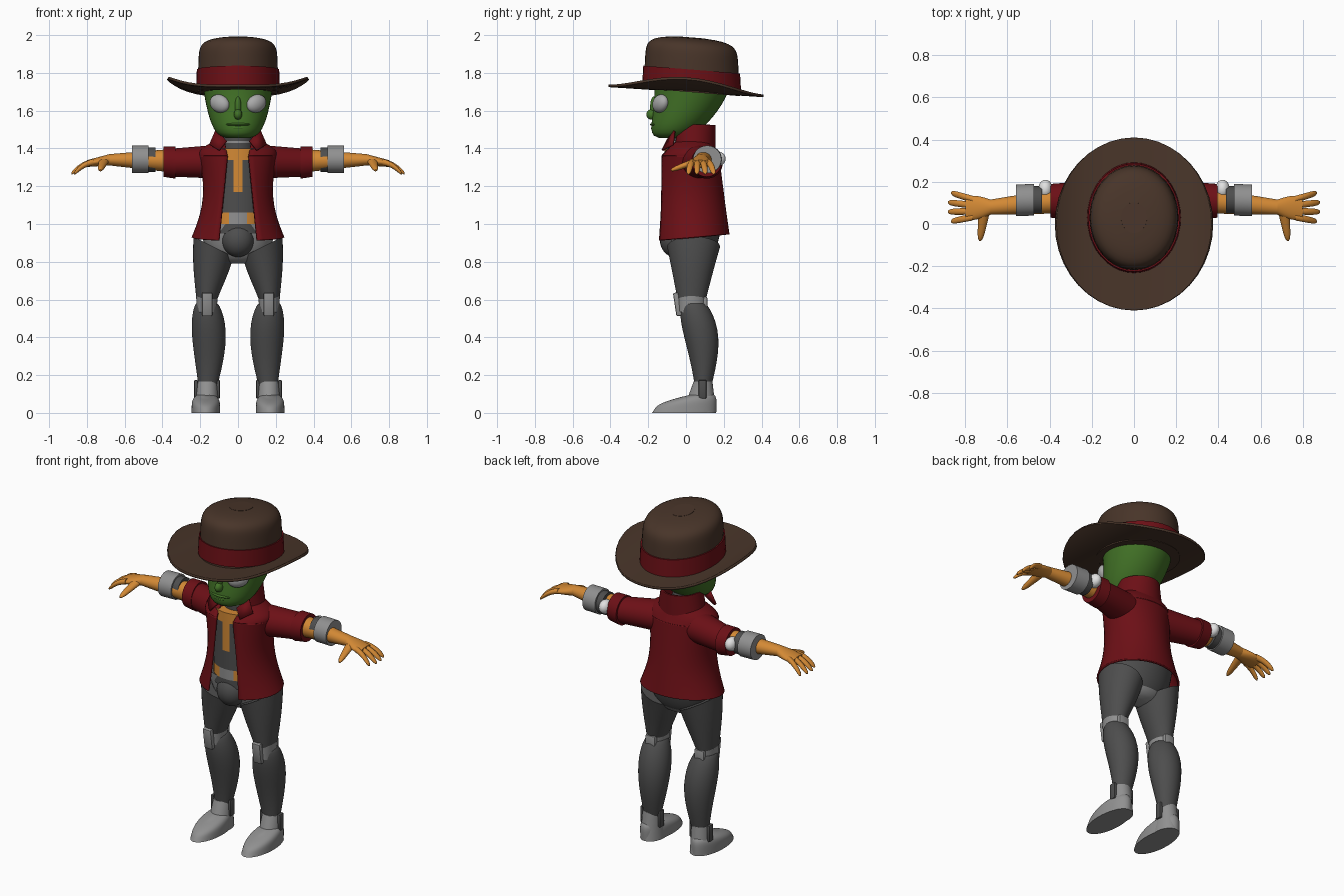
import bpy, bmesh
from math import sin, cos, pi, asin, copysign, radians
from mathutils import Matrix, Euler, Vector

if "Cube" in bpy.data.objects:
    bpy.data.objects.remove(bpy.data.objects["Cube"])


def material(name, red, green, blue):
    mat = bpy.data.materials.new(name)
    mat.use_nodes = True
    mat.diffuse_color = (red, green, blue, 1)
    mat.node_tree.nodes["Principled BSDF"].inputs["Base Color"].default_value = mat.diffuse_color
    return mat


def grey(name, value):
    return material(name, value, value, value)


BROWN = material("brown felt", .065, .035, .022)
RED = material("dark red cloth", .15, .005, .008)
GREEN = material("green skin", .055, .17, .02)
ORANGE = material("orange", .65, .25, .035)
DARK = grey("dark grey", .075)
LIGHT = grey("light grey", .28)
EYE = grey("pale eye grey", .4)
WHITE = grey("white", .75)


def add(name, bm, mats, pair=False, rule=None, thick=0):
    """Turn a bmesh into one object, or into a left and right pair."""
    bmesh.ops.recalc_face_normals(bm, faces=bm.faces)
    if rule:
        for face in bm.faces:
            face.material_index = int(rule(face.calc_center_median()))
    for side in ("left_", "right_") if pair else ("",):
        if side == "right_":
            bm.transform(Matrix.Diagonal((-1, 1, 1, 1)))
            bmesh.ops.reverse_faces(bm, faces=bm.faces)
        mesh = bpy.data.meshes.new(side + name)
        bm.to_mesh(mesh)
        for mat in mats if isinstance(mats, list) else [mats]:
            mesh.materials.append(mat)
        ob = bpy.data.objects.new(side + name, mesh)
        bpy.context.collection.objects.link(ob)
        if thick:
            solid = ob.modifiers.new("thickness", 'SOLIDIFY')
            solid.thickness, solid.offset = thick, 0
        bpy.ops.object.select_all(action='DESELECT')
        ob.select_set(True)
        bpy.context.view_layer.objects.active = ob
        bpy.ops.object.shade_smooth_by_angle(angle=radians(40))
    bm.free()


def tube(name, start, end, size, end_size, mats, axis='z', steps=16, sides=40, shape=None, pinch=0,
         bow=(0, 0, 0), warp=None, gap=None, hollow=False, **options):
    """Oval tube between two points; shape scales it along its length, pinch narrows its
    middle, bow bends it, and gap leaves a front opening."""
    bm, rows = bmesh.new(), []
    sectors = sides - 1 if gap else sides
    for step in range(steps + 1):
        t = (1 - cos(pi * step / steps)) / 2
        arch = sin(pi * t)
        centre = Vector(start).lerp(Vector(end), t) + Vector(bow) * arch
        across, along = Vector(size).lerp(Vector(end_size), t) * (shape(t) if shape else 1)
        across *= 1 - pinch * arch
        opening = asin((gap[0] + (gap[1] - gap[0]) * t) / across) if gap else 0
        row = []
        for i in range(sides):
            angle = opening + (pi - opening) * 2 * i / sectors
            u, v = across * sin(angle), -along * cos(angle)
            point = centre + Vector({'x': (0, u, v), 'y': (u, 0, v), 'z': (u, v, 0)}[axis])
            if warp:
                point.z += warp(point)
            row.append(bm.verts.new(point))
        rows.append(row)
    for low, high in zip(rows, rows[1:]):
        for i in range(sectors):
            j = (i + 1) % sides
            bm.faces.new((low[i], low[j], high[j], high[i]))
    if not (gap or hollow):
        bm.faces.new(rows[0])
        bm.faces.new(rows[-1])
    add(name, bm, mats, **options)


def placed(loc, size, rot):
    return Matrix.LocRotScale(Vector(loc), Euler(rot), Vector(size))


def ball(name, loc, size, mat, rot=(0, 0, 0), **options):
    bm = bmesh.new()
    bmesh.ops.create_uvsphere(bm, u_segments=24, v_segments=16, radius=1, matrix=placed(loc, size, rot))
    add(name, bm, mat, **options)


def block(name, loc, size, mat, rot=(0, 0, 0), **options):
    bm = bmesh.new()
    bmesh.ops.create_cube(bm, size=1, matrix=placed(loc, size, rot))
    bmesh.ops.bevel(bm, geom=bm.edges[:], offset=.008, segments=2, affect='EDGES', profile=.5)
    add(name, bm, mat, **options)


def dome(power):
    """Profile that stays full and rounds off at its far end."""
    return lambda t: max(.05, 1 - t ** power) ** .4


def swell(power):
    """Profile that opens quickly from a small tip."""
    return lambda t: max(.005, t) ** power


# Hat: crown and band lean back, brim curls up at the sides
def lean(p):
    return -.08 * p.y


def curl(p):
    return .065 * abs(p.x / .37) ** 3.5 - .065 * p.y


tube("hat_crown", (0, .03, 1.7), (0, .03, 1.99), (.215, .255), (.205, .24), BROWN,
     shape=dome(12), warp=lean, steps=24)
tube("hat_band", (0, .03, 1.72), (0, .03, 1.82), (.222, .262), (.218, .256), RED, warp=lean)
tube("hat_brim", (0, 0, 1.705), (0, 0, 1.705), (.18, .2), (.372, .41), BROWN,
     warp=curl, hollow=True, thick=.014)

# Head and face
tube("head", (0, -.08, 1.455), (0, .045, 1.8), (.195, .2), (.195, .215), GREEN,
     shape=swell(.22), bow=(0, .025, 0))
ball("nose", (0, -.18, 1.58), (.022, .03, .028), GREEN)
ball("nose_bridge", (0, -.17, 1.62), (.017, .02, .055), GREEN)
ball("upper_lip", (0, -.15, 1.527), (.07, .04, .012), GREEN)
ball("lower_lip", (0, -.145, 1.507), (.06, .04, .013), GREEN)
ball("eye", (.097, -.135, 1.637), (.06, .035, .047), EYE, rot=(0, -.35, .58), pair=True)

# Neck and torso, stacked in bands with a coloured middle
tube("neck", (0, .02, 1.36), (0, 0, 1.5), (.085, .085), (.07, .07), DARK)
tube("neck_ring", (0, .01, 1.43), (0, .01, 1.44), (.08, .08), (.08, .08), LIGHT)
bottom = .95
for part, top, middle, sides_mat, half in (("belt", 1, DARK, DARK, 0), ("waist", 1.06, LIGHT, ORANGE, .05),
                                           ("midriff", 1.17, DARK, DARK, 0), ("chest", 1.34, ORANGE, DARK, .02),
                                           ("upper_chest", 1.4, ORANGE, DARK, .06)):
    tube(part, (0, .02, bottom), (0, .02, top), (.15, .135), (.15, .135), [middle, sides_mat],
         rule=lambda c: abs(c.x) > half)
    bottom = top

# Open jacket with sleeves, cuffs and collar
tube("jacket", (0, .035, .925), (0, .02, 1.36), (.24, .19), (.2, .15), RED, pinch=.18,
     gap=(.1, .055), thick=.012, warp=lambda p: .09 * p.y * max(0, 1.1 - p.z) / .18)
tube("jacket_yoke", (0, .02, 1.36), (0, .035, 1.435), (.2, .15), (.12, .1), RED, pinch=-.15,
     gap=(.055, .07), thick=.012)
tube("sleeve", (.1, .05, 1.33), (.35, .11, 1.325), (.1, .09), (.076, .074), RED, axis='x', pair=True)
tube("sleeve_cuff", (.33, .11, 1.325), (.395, .11, 1.33), (.085, .085), (.08, .08), RED, axis='x', pair=True)
tube("collar", (0, .04, 1.4), (0, .035, 1.525), (.13, .11), (.11, .115), RED, gap=(.065, .095), thick=.012)
flap = bmesh.new()
flap.faces.new([flap.verts.new(p) for p in ((.06, -.1, 1.44), (.115, -.06, 1.5),
                                            (.15, -.07, 1.42), (.1, -.125, 1.39))])
add("collar_flap", flap, RED, pair=True, thick=.012)

# Arms with elbow gear
wrist = Vector((.68, .08, 1.34))
tube("forearm", (.35, .11, 1.335), wrist, (.06, .062), (.036, .03), ORANGE, axis='x', pair=True)
tube("elbow_sleeve", (.437, .115, 1.34), (.49, .115, 1.34), (.065, .065), (.065, .065), DARK, axis='x', pair=True)
tube("bracer", (.475, .115, 1.342), (.56, .112, 1.342), (.075, .073), (.075, .073), LIGHT, axis='x', pair=True)
ball("elbow_pad", (.42, .165, 1.345), (.034, .045, .04), WHITE, pair=True)

# Hands: four fanned fingers and a thumb
tube("palm", wrist, (.8, .075, 1.32), (.036, .03), (.055, .018), ORANGE, axis='x', pinch=-.2, pair=True)
for i, finger in enumerate(("index", "middle", "ring", "little")):
    fan = i - 1.5
    tube(finger + "_finger", (.765, .075 + .028 * fan, 1.328), (.89 - .015 * abs(fan), .08 + .045 * fan, 1.267),
         (.017, .017), (.015, .014), ORANGE, axis='x', sides=14, shape=dome(8), bow=(0, 0, .012), pair=True)
tube("thumb", (.71, .06, 1.335), (.73, -.08, 1.285), (.028, .02), (.014, .013), ORANGE, axis='y', sides=14,
     shape=dome(8), pair=True)

# Hips: light briefs in front, dark seat behind
tube("hips", (0, .04, .79), (0, .04, 1), (.24, .16), (.2, .15), [DARK, LIGHT], shape=swell(.3),
     rule=lambda c: c.y < .03 or c.z < .84)
ball("hip_front_plate", (0, -.06, .915), (.085, .078, .09), DARK)

# Legs with knee joints
tube("thigh", (.13, .04, .88), (.165, .03, .6), (.105, .14), (.055, .075), DARK, pinch=-.1, pair=True,
     warp=lambda p: 1.8 * (p.x - .13) * max(0, p.z - .6))
tube("knee_joint", (.165, .028, .53), (.165, .03, .625), (.052, .07), (.057, .077), LIGHT, pair=True,
     warp=lambda p: -.15 * p.y)
block("knee_plate", (.163, -.045, .575), (.055, .03, .125), LIGHT, rot=(.15, 0, 0), pair=True)
block("knee_back_plate", (.163, .098, .57), (.065, .03, .09), LIGHT, pair=True)
tube("calf", (.165, .04, .58), (.16, .09, .13), (.055, .06), (.048, .042), DARK, bow=(-.01, .022, 0),
     shape=lambda t: 1 + .7 * sin(pi * t ** .7), pair=True)

# Feet slope down to the toe
tube("foot", (.17, -.01, 0), (.17, .01, .09), (.076, .17), (.074, .155), LIGHT, shape=dome(6), pair=True,
     warp=lambda p: 2.5 * p.y * p.z)
tube("ankle", (.165, .07, 0), (.163, .09, .165), (.066, .09), (.052, .05), LIGHT, pair=True)
for place, x in (("inner", .105), ("outer", .222)):
    block(place + "_ankle_strap", (x, .088, .125), (.02, .042, .1), DARK, pair=True)
